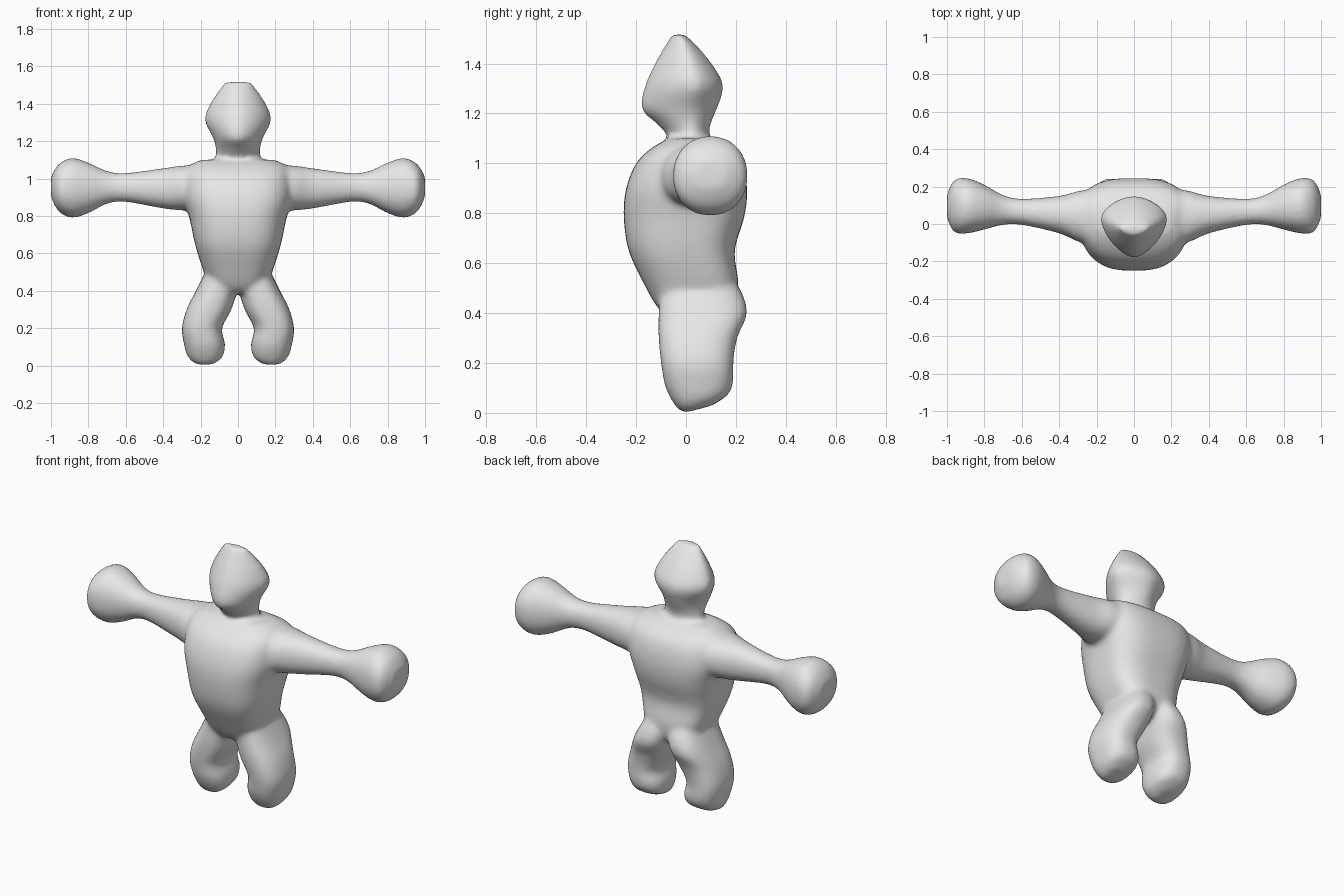
import bpy
import bmesh
import math
from mathutils import Vector

STEPS = 5      # interpolated rings between two profile rows
SEGMENTS = 40  # points around each ring


def remove_default_cube():
    cube = bpy.data.objects.get("Cube")
    if cube:
        bpy.data.objects.remove(cube, do_unlink=True)


def make_material(name, colour):
    material = bpy.data.materials.new(name)
    material.use_nodes = True
    material.diffuse_color = colour
    shader = material.node_tree.nodes["Principled BSDF"]
    shader.inputs["Base Color"].default_value = colour
    shader.inputs["Roughness"].default_value = 0.6
    return material


def smooth_rows(rows):
    """Catmull-Rom interpolation through the profile rows."""
    rows = [Vector(row) for row in rows]
    padded = [rows[0]] + rows + [rows[-1]]
    result = []
    for before, start, end, after in zip(padded, padded[1:], padded[2:], padded[3:]):
        for step in range(STEPS):
            t = step / STEPS
            slope_in = (end - before) / 2
            slope_out = (after - start) / 2
            result.append(start + slope_in * t
                          + (3 * (end - start) - 2 * slope_in - slope_out) * t ** 2
                          + (2 * (start - end) + slope_in + slope_out) * t ** 3)
    return result + [rows[-1]]


def signed_power(value, exponent):
    return math.copysign(abs(value) ** exponent, value)


def section_points(low_u, high_u, front, back, widest, squareness):
    """Rounded section whose broadest line sits part way from front to back."""
    centre = (low_u + high_u) / 2
    radius = (high_u - low_u) / 2
    middle = front + (back - front) * widest
    for i in range(SEGMENTS):
        angle = math.tau * i / SEGMENTS
        across = signed_power(math.cos(angle), 2 / squareness)
        depth = signed_power(math.sin(angle), 2 / squareness)
        reach = back - middle if depth > 0 else middle - front
        yield centre + radius * across, middle + reach * depth


def loft(bm, rows, place, widest=0.5, squareness=2.0):
    """Skin a closed tube over rows of (along, low, high, front, back)."""
    rings = []
    for row in smooth_rows(rows):
        points = section_points(*row[1:], widest, squareness)
        rings.append([bm.verts.new(place(row[0], u, y)) for u, y in points])
    for ring, following in zip(rings, rings[1:]):
        for i in range(SEGMENTS):
            j = (i + 1) % SEGMENTS
            bm.faces.new((ring[i], ring[j], following[j], following[i]))
    bm.faces.new(rings[0][::-1])
    bm.faces.new(rings[-1])


def symmetric(rows):
    """Expand (height, half width, front, back) into full rows."""
    return [(z, -half, half, front, back) for z, half, front, back in rows]


def upright(z, x, y):
    return x, y, z


def add_torso(bm):
    rows = symmetric([
        (.39, .09, -.08, .13),
        (.43, .15, -.12, .19),
        (.52, .19, -.17, .21),
        (.65, .23, -.23, .195),
        (.79, .26, -.25, .235),
        (.9, .29, -.24, .245),
        (1.0, .29, -.2, .225),
        (1.06, .27, -.14, .18),
        (1.1, .2, -.07, .1),
    ])
    loft(bm, rows, upright, widest=.58, squareness=2.8)


def add_head(bm):
    rows = symmetric([
        (1.02, .13, -.08, .1),
        (1.1, .12, -.07, .09),
        (1.16, .12, -.12, .1),
        (1.22, .135, -.18, .125),
        (1.31, .178, -.165, .15),
        (1.39, .155, -.13, .11),
        (1.47, .105, -.085, .045),
        (1.517, .07, -.055, -.005),
    ])
    loft(bm, rows, upright, widest=.62, squareness=1.7)


def add_arm(bm, side):
    rows = [
        (.1, .84, 1.07, -.12, .2),
        (.28, .83, 1.07, -.1, .18),
        (.4, .84, 1.055, -.05, .15),
        (.6, .875, 1.03, -.005, .135),
        (.7, .865, 1.04, -.005, .155),
        (.8, .815, 1.085, -.03, .21),
        (.89, .79, 1.11, -.05, .245),
        (.96, .825, 1.075, -.045, .235),
        (1.0, .9, 1.01, .03, .16),
    ]
    loft(bm, rows, lambda x, z, y: (side * x, y, z), squareness=2.2)


def add_leg(bm, side):
    def place(z, x, y):
        # the sole slopes up towards the heel
        lift = (y - .05) * .3 * max(0, 1 - z / .15)
        return side * x, y, z + lift

    rows = [
        (.015, .13, .23, -.01, .11),
        (.05, .08, .27, -.045, .17),
        (.12, .07, .29, -.085, .19),
        (.2, .085, .3, -.1, .19),
        (.3, .035, .275, -.11, .205),
        (.4, .005, .225, -.11, .245),
        (.5, -.01, .175, -.1, .215),
        (.57, .03, .14, -.05, .15),
    ]
    loft(bm, rows, place, squareness=2.5)


def build_body():
    bm = bmesh.new()
    add_torso(bm)
    add_head(bm)
    for side in (-1, 1):
        add_arm(bm, side)
        add_leg(bm, side)
    bmesh.ops.recalc_face_normals(bm, faces=bm.faces[:])
    mesh = bpy.data.meshes.new("body")
    bm.to_mesh(mesh)
    bm.free()

    body = bpy.data.objects.new("body", mesh)
    bpy.context.collection.objects.link(body)
    mesh.materials.append(make_material("clay grey", (.8, .8, .8, 1)))

    # fuse the parts into one skin and soften the joins
    fuse = body.modifiers.new("fuse", "REMESH")
    fuse.mode = "VOXEL"
    fuse.voxel_size = .014
    fuse.use_smooth_shade = True
    soften = body.modifiers.new("soften", "SMOOTH")
    soften.factor = .5
    soften.iterations = 10
    return body


remove_default_cube()
build_body()
